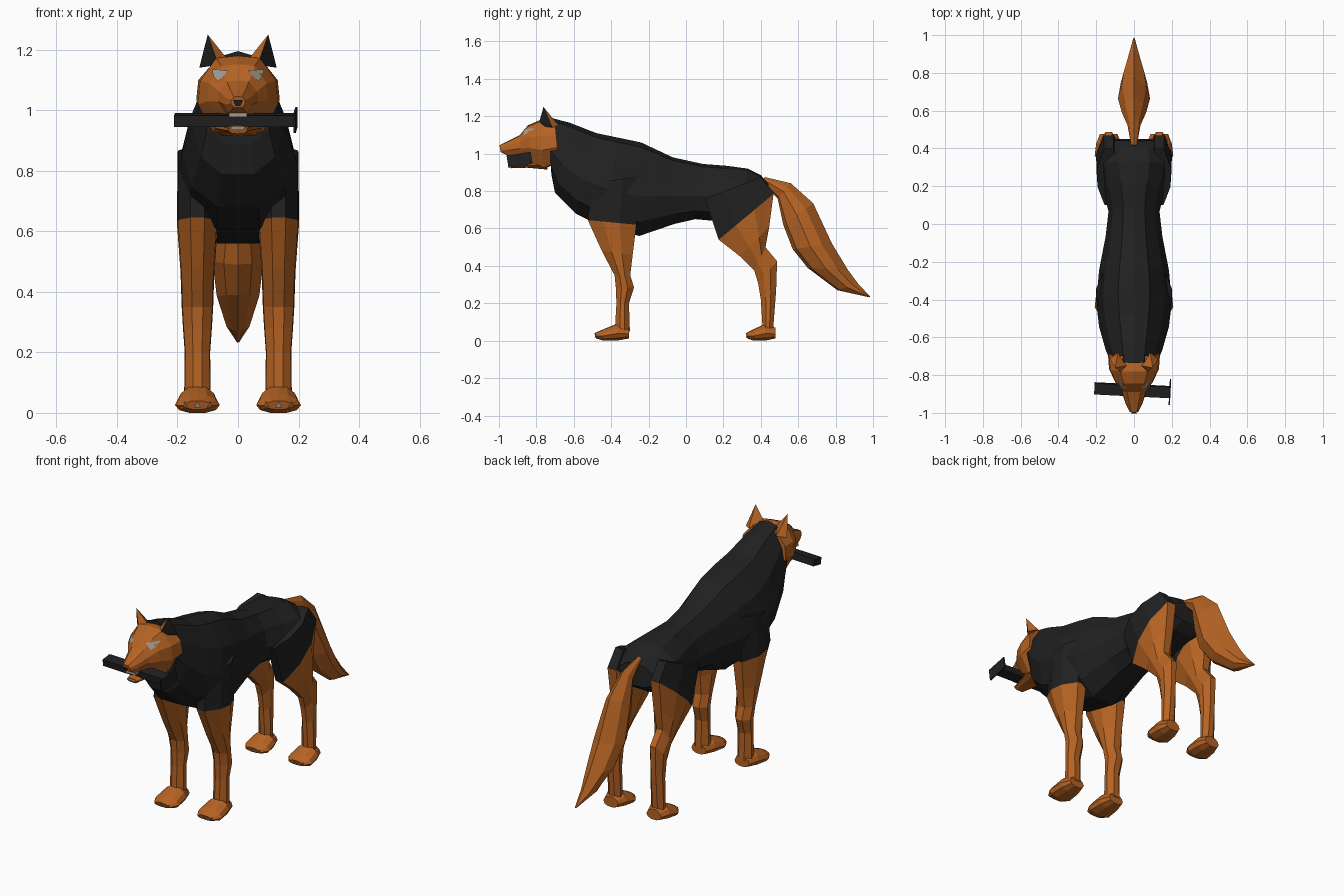
import bpy, bmesh
from mathutils import Vector, Matrix
from mathutils.bvhtree import BVHTree


def material(name, rgb):
    m = bpy.data.materials.new(name)
    m.diffuse_color = (*rgb, 1)
    return m


ORANGE = material("orange fur", (0.47, 0.125, 0.017))
BLACK = material("black fur", (0.015, 0.015, 0.015))
GREY = material("pale grey", (0.36, 0.33, 0.28))

# Half cross-sections: (width fraction, position from second point to first)
TORSO = [(0, 1), (0.42, 0.95), (0.82, 0.72), (1, 0.42), (0.82, 0.15), (0.36, 0)]
HEAD = [(0, 1), (0.55, 0.97), (0.95, 0.68), (1, 0.38), (0.62, 0.02), (0, 0)]
LIMB = [(0.35, 1), (0.95, 0.68), (1, 0.35), (0.4, 0)]
TAIL = [(0, 1), (0.75, 0.75), (1, 0.45), (0.55, 0.1), (0, 0)]


def finish(name, bm, mats):
    bmesh.ops.recalc_face_normals(bm, faces=bm.faces)
    me = bpy.data.meshes.new(name)
    bm.to_mesh(me)
    tree = BVHTree.FromBMesh(bm)
    bm.free()
    for m in mats:
        me.materials.append(m)
    ob = bpy.data.objects.new(name, me)
    bpy.context.collection.objects.link(ob)
    return tree


def loft(name, stations, half, mats, xc=0, first_mat=None):
    """Skin rings given as (y1, z1, y2, z2, half width[, centre x])."""
    section = half + [(-x, t) for x, t in reversed(half) if x > 0]
    bm = bmesh.new()
    rings = []
    for y1, z1, y2, z2, hw in stations:
        rings.append([bm.verts.new((xc + hw * px, y2 + (y1 - y2) * t, z2 + (z1 - z2) * t))
                      for px, t in section])
    n = len(section)
    for i, (a, b) in enumerate(zip(rings, rings[1:])):
        for k in range(n):
            f = bm.faces.new((a[k], a[(k + 1) % n], b[(k + 1) % n], b[k]))
            f.material_index = 1 if first_mat is not None and i < first_mat else 0
    bm.faces.new(rings[0]).material_index = 1 if first_mat else 0
    bm.faces.new(rings[-1])
    return finish(name, bm, mats)


def patch(name, tree, points, mat):
    """Thin plate laid on the front of a part, outline given as (x, z)."""
    bm = bmesh.new()
    vs = []
    for x, z in points:
        hit, normal, _, _ = tree.ray_cast(Vector((x, -3, z)), Vector((0, 1, 0)))
        if hit is None:
            bm.free()
            return
        vs.append(bm.verts.new(hit + Vector((0, -0.007, 0.002))))
    f = bm.faces.new(vs)
    f.normal_update()
    if f.normal.y > 0:
        f.normal_flip()
    me = bpy.data.meshes.new(name)
    bm.to_mesh(me)
    bm.free()
    me.materials.append(mat)
    bpy.context.collection.objects.link(bpy.data.objects.new(name, me))


def box(name, centre, size, mat, rx=0, rz=0):
    bm = bmesh.new()
    m = (Matrix.Translation(centre) @ Matrix.Rotation(rz, 4, 'Z')
         @ Matrix.Rotation(rx, 4, 'X') @ Matrix.Diagonal((*size, 1)))
    bmesh.ops.create_cube(bm, size=1, matrix=m)
    finish(name, bm, [mat])


# Torso and neck: top point, bottom point, half width
loft("torso", [
    (-0.735, 1.195, -0.72, 0.89, 0.125), (-0.62, 1.165, -0.70, 0.79, 0.15),
    (-0.48, 1.11, -0.59, 0.68, 0.185), (-0.36, 1.085, -0.45, 0.61, 0.2),
    (-0.24, 1.06, -0.25, 0.56, 0.185), (-0.07, 0.98, -0.06, 0.625, 0.15),
    (0.09, 0.945, 0.05, 0.65, 0.135), (0.22, 0.935, 0.16, 0.64, 0.165),
    (0.33, 0.92, 0.30, 0.66, 0.195), (0.40, 0.885, 0.40, 0.68, 0.18),
    (0.44, 0.84, 0.45, 0.72, 0.12)], TORSO, [BLACK])

# Head with muzzle, and lower jaw
head = loft("head", [
    (-0.998, 1.045, -0.99, 1.008, 0.024), (-0.95, 1.068, -0.95, 0.988, 0.045),
    (-0.89, 1.098, -0.88, 0.985, 0.066), (-0.845, 1.152, -0.83, 0.955, 0.1),
    (-0.78, 1.18, -0.76, 0.92, 0.132), (-0.70, 1.17, -0.68, 0.95, 0.138)],
    HEAD, [ORANGE])
jaw = loft("lower_jaw", [
    (-0.945, 0.948, -0.935, 0.922, 0.032), (-0.85, 0.955, -0.85, 0.925, 0.055),
    (-0.75, 0.99, -0.74, 0.915, 0.09)], HEAD, [ORANGE])

# Face details
patch("nose", head, [(-0.016, 1.031), (0.016, 1.031), (0.008, 1.012), (-0.008, 1.012)], BLACK)
patch("lower_teeth", jaw, [(-0.024, 0.944), (0.024, 0.944), (0.018, 0.932), (-0.018, 0.932)], GREY)
box("upper_teeth", (0, -0.94, 0.984), (0.06, 0.03, 0.014), GREY)

for s, side in ((1, "left"), (-1, "right")):
    patch(side + "_eye", head,
          [(s * 0.032, 1.128), (s * 0.058, 1.131), (s * 0.087, 1.133),
           (s * 0.08, 1.108), (s * 0.066, 1.094)], GREY)

    # Ear: pyramid with a dark outer front face
    bm = bmesh.new()
    tip, inner, front, outer, back = [bm.verts.new((s * x, y, z)) for x, y, z in (
        (0.1, -0.762, 1.25), (0.04, -0.75, 1.175), (0.065, -0.79, 1.15),
        (0.128, -0.715, 1.14), (0.085, -0.68, 1.15))]
    for k, tri in enumerate(((tip, front, outer), (tip, inner, front),
                             (tip, back, inner), (tip, outer, back))):
        bm.faces.new(tri).material_index = 1 if k == 0 else 0
    bm.faces.new((inner, back, outer, front))
    finish(side + "_ear", bm, [ORANGE, BLACK])

    # Legs: front point, back point, half width; the top section is dark
    loft(side + "_front_leg", [
        (-0.50, 0.84, -0.25, 0.88, 0.065), (-0.525, 0.645, -0.265, 0.62, 0.068),
        (-0.45, 0.48, -0.285, 0.46, 0.056), (-0.382, 0.35, -0.298, 0.35, 0.052),
        (-0.375, 0.28, -0.278, 0.285, 0.048), (-0.372, 0.2, -0.305, 0.2, 0.042),
        (-0.38, 0.06, -0.30, 0.05, 0.044)], LIMB, [ORANGE, BLACK], s * 0.134, 1)
    loft(side + "_hind_leg", [
        (0.10, 0.76, 0.40, 0.875, 0.062), (0.175, 0.54, 0.468, 0.785, 0.067),
        (0.29, 0.45, 0.445, 0.61, 0.06), (0.365, 0.375, 0.425, 0.50, 0.046),
        (0.385, 0.31, 0.487, 0.425, 0.042), (0.40, 0.22, 0.482, 0.27, 0.037),
        (0.41, 0.06, 0.465, 0.05, 0.04)], LIMB, [ORANGE, BLACK], s * 0.134, 1)

    # Paws with three claws each
    for label, y0, k in (("front", -0.49, 1.0), ("hind", 0.32, 0.85)):
        paw = loft(f"{side}_{label}_paw", [
            (y0, 0.04, y0 + 0.01 * k, 0.012, 0.048),
            (y0 + 0.05 * k, 0.062, y0 + 0.05 * k, 0, 0.074),
            (y0 + 0.12 * k, 0.09, y0 + 0.13 * k, 0.002, 0.066),
            (y0 + 0.185 * k, 0.07, y0 + 0.185 * k, 0.012, 0.046)],
            TORSO, [ORANGE], s * 0.134)
        for c in (-0.042, 0, 0.042):
            x = s * 0.134 + c
            patch(f"{side}_{label}_claw", paw,
                  [(x - 0.011, 0.016), (x + 0.011, 0.016), (x, 0.036)], GREY)

# Bushy tail: upper edge, lower edge, half width
loft("tail", [
    (0.42, 0.875, 0.41, 0.85, 0.015), (0.56, 0.842, 0.49, 0.76, 0.034),
    (0.68, 0.735, 0.52, 0.62, 0.065), (0.78, 0.52, 0.57, 0.49, 0.085),
    (0.865, 0.38, 0.65, 0.39, 0.07), (0.92, 0.305, 0.81, 0.27, 0.038),
    (0.985, 0.236, 0.98, 0.232, 0.004)], TAIL, [ORANGE])

# Bar held in the mouth, with an end plate
box("bar", (-0.01, -0.88, 0.968), (0.4, 0.06, 0.038), BLACK, rx=0.15, rz=-0.05)
box("bar_end_plate", (0.19, -0.89, 0.967), (0.007, 0.13, 0.066), BLACK, rx=0.16, rz=-0.05)
